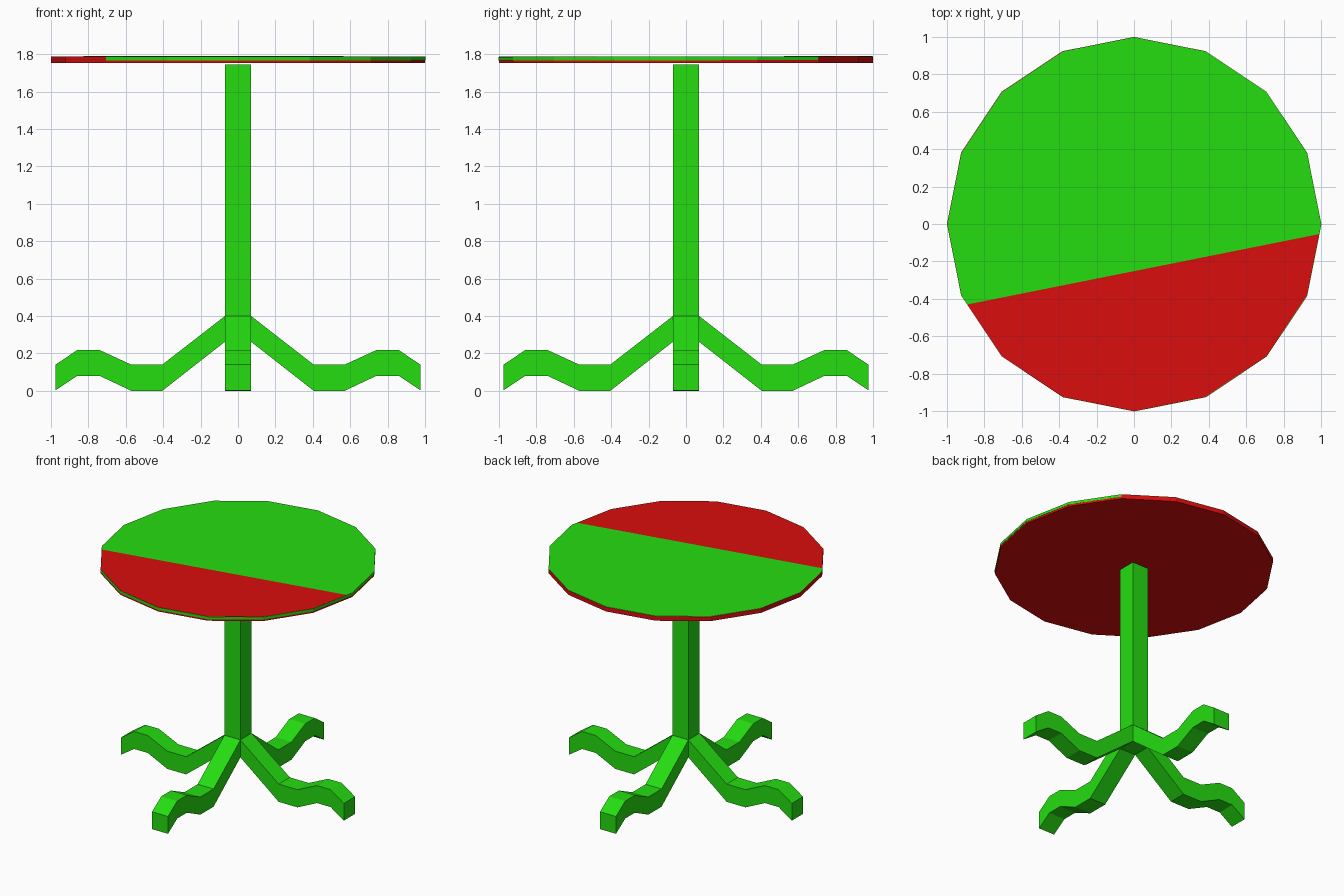
import bpy, bmesh, math
from mathutils import Matrix, Vector

if "Cube" in bpy.data.objects:
    bpy.data.objects.remove(bpy.data.objects["Cube"])


def material(name, rgb):
    m = bpy.data.materials.new(name)
    m.diffuse_color = (*rgb, 1)
    m.use_nodes = True
    m.node_tree.nodes["Principled BSDF"].inputs["Base Color"].default_value = m.diffuse_color
    return m


green = material("bright green", (0.018, 0.72, 0.005))
red = material("strong red", (0.70, 0.004, 0.004))


def add_object(name, bm, mat):
    bmesh.ops.recalc_face_normals(bm, faces=bm.faces)
    mesh = bpy.data.meshes.new(name)
    bm.to_mesh(mesh)
    bm.free()
    mesh.materials.append(mat)
    ob = bpy.data.objects.new(name, mesh)
    bpy.context.collection.objects.link(ob)
    return ob


def disc(name, mat, z0, z1, centre=(0, 0), slope=(0, 0)):
    # 16-sided slab, sheared slightly to tilt it
    bm = bmesh.new()
    bmesh.ops.create_cone(bm, cap_ends=True, segments=16, radius1=1, radius2=1, depth=z1 - z0)
    for v in bm.verts:
        a = round(math.atan2(v.co.y, v.co.x) / (math.pi / 8)) * math.pi / 8
        z = v.co.z + (z0 + z1) / 2 + slope[0] * v.co.x + slope[1] * v.co.y
        v.co = Vector((math.cos(a) + centre[0], math.sin(a) + centre[1], z))
    return add_object(name, bm, mat)


# Tabletop: red slab with a thin, barely tilted green slab crossing its upper face
disc("tabletop_base", red, 1.753, 1.787)
disc("tabletop_cover", green, 1.7675, 1.7875, (0.002, -0.002), (-0.0004, 0.002))

# Square column
bm = bmesh.new()
bmesh.ops.create_cube(bm, size=1, matrix=Matrix.Translation((0, 0, (0.265 + 1.745) / 2))
                      @ Matrix.Diagonal((0.14, 0.14, 1.745 - 0.265, 1)))
add_object("column", bm, green)

# Four wavy feet: upper and lower outline extruded across the width
upper = [(0.07, 0.40), (0.405, 0.14), (0.57, 0.14), (0.74, 0.218), (0.86, 0.218), (0.975, 0.14)]
lower = [(0.07, 0.262), (0.405, 0), (0.57, 0), (0.74, 0.08), (0.86, 0.08), (0.975, 0.003)]
for i, side in enumerate(("right", "back", "left", "front")):
    bm = bmesh.new()
    rings = [[bm.verts.new(p) for p in ((u[0], -0.07, u[1]), (u[0], 0.07, u[1]),
                                        (l[0], 0.07, l[1]), (l[0], -0.07, l[1]))]
             for u, l in zip(upper, lower)]
    for a, b in zip(rings, rings[1:]):
        for k in range(4):
            n = (k + 1) % 4
            bm.faces.new((a[k], a[n], b[n], b[k]))
    bm.faces.new(rings[0])
    bm.faces.new(rings[-1])
    bmesh.ops.rotate(bm, verts=bm.verts, matrix=Matrix.Rotation(i * math.pi / 2, 3, 'Z'))
    add_object(side + "_foot", bm, green)
